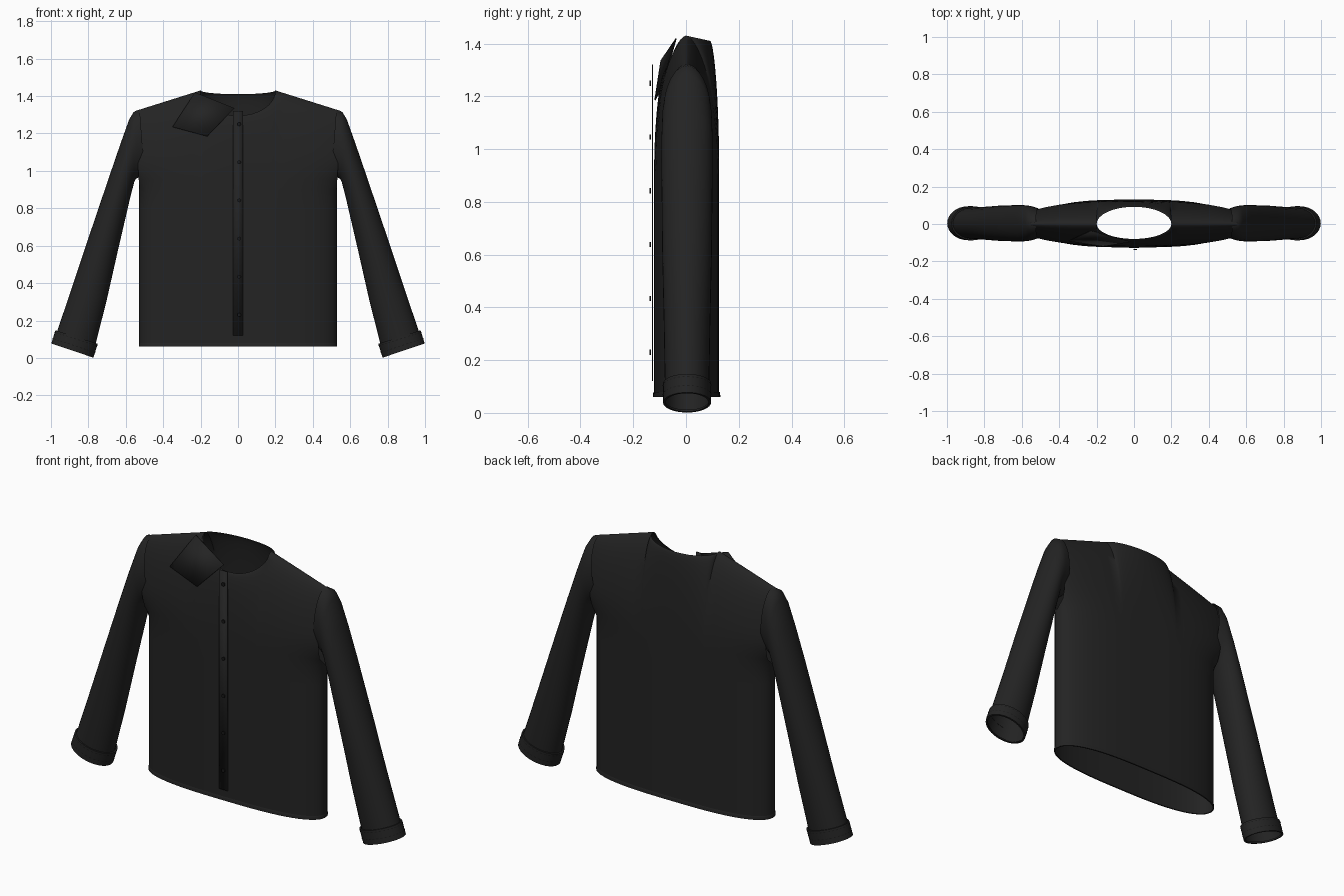
import bpy, bmesh, math
from mathutils import Vector

if "Cube" in bpy.data.objects:
    bpy.data.objects.remove(bpy.data.objects["Cube"])


def material(name, value):
    m = bpy.data.materials.new(name)
    m.use_nodes = True
    colour = (value, value, value, 1)
    m.diffuse_color = colour
    m.node_tree.nodes["Principled BSDF"].inputs["Base Color"].default_value = colour
    return m


fabric = material("charcoal_fabric", 0.017)
thread = material("black_thread", 0.009)


def finish(name, bm, mat, angle=50):
    bmesh.ops.remove_doubles(bm, verts=bm.verts, dist=0.0005)
    bmesh.ops.recalc_face_normals(bm, faces=bm.faces)
    me = bpy.data.meshes.new(name)
    bm.to_mesh(me)
    bm.free()
    me.materials.append(mat)
    for p in me.polygons:
        p.use_smooth = True
    me.set_sharp_from_angle(angle=math.radians(angle))
    ob = bpy.data.objects.new(name, me)
    bpy.context.collection.objects.link(ob)
    return ob


def skin(bm, rows, closed=False, step=1):
    """Join rows of points with quads; step 2 leaves gaps for stitches."""
    grid = [[bm.verts.new(p) for p in row] for row in rows]
    n = len(rows[0])
    for a, b in zip(grid, grid[1:]):
        for i in range(0, n if closed else n - 1, step):
            j = (i + 1) % n
            bm.faces.new((a[i], a[j], b[j], b[i]))


# Torso: front and back panels meeting at the sides and shoulder seams
EDGE, NECK, CHEST = 0.55, 0.2, 0.9
un = NECK / EDGE
half = [un * math.sin(i / 8 * math.pi / 2) for i in range(9)]
half += [un + (1 - un) * math.sin(i / 12 * math.pi / 2) for i in range(1, 13)]
columns = [-u for u in reversed(half[1:])] + half


def torso_point(u, z, t, side):
    """z is used below the chest, t runs from chest to neckline or shoulder."""
    x = abs(u) * EDGE
    round_neck = math.sqrt(max(0, 1 - (x / NECK) ** 2))
    if x <= NECK + 1e-6:
        top = 1.43 - (0.135 if side < 0 else 0.02) * round_neck
    else:
        top = 1.43 - 0.11 * (x - NECK) / (EDGE - NECK)
    if t > 0:
        z = CHEST + (top - CHEST) * t
    spread = 1 + 0.15 * min(1, t * 3)
    body = (0.121 if side < 0 else 0.126) * max(0, 1 - (abs(u) / spread) ** 3) ** 0.45
    rim = (0.08 if side < 0 else 0.092) * round_neck
    y = rim + (body - rim) * max(0, 1 - t * t) ** 0.6
    return Vector((u * (0.528 + 0.022 * t), side * y, z))


bm = bmesh.new()
for side in (-1, 1):
    levels = [(z, 0) for z in (0.062, 0.3, 0.6, 0.8, CHEST)]
    levels += [(CHEST, math.sin(i / 14 * math.pi / 2)) for i in range(1, 15)]
    skin(bm, [[torso_point(u, z, t, side) for u in columns] for z, t in levels])
finish("torso", bm, fabric)

# Hem: thin folded band around the bottom opening
bm = bmesh.new()
loop = [torso_point(u, 0, 0, -1) for u in columns]
loop += [torso_point(u, 0, 0, 1) for u in reversed(columns[1:-1])]
rows = [[Vector((p.x * s, p.y * (s + d), z)) for p in loop]
        for s, d, z in ((1, 0.01, 0.08), (1.003, 0.025, 0.075),
                        (1.003, 0.03, 0.06), (0.99, -0.02, 0.06))]
skin(bm, rows, closed=True)
finish("bottom_hem", bm, fabric)

# Sleeves: outer x, z, inner x, z and depth of each ring from shoulder to wrist
sleeve_rings = [
    (0.525, 1.322, 0.50, 0.99, 0.080),
    (0.558, 1.315, 0.53, 0.965, 0.090),
    (0.582, 1.275, 0.546, 0.957, 0.094),
    (0.63, 1.14, 0.555, 0.94, 0.097),
    (0.69, 0.965, 0.578, 0.85, 0.097),
    (0.80, 0.64, 0.643, 0.57, 0.094),
    (0.89, 0.37, 0.704, 0.30, 0.088),
    (0.988, 0.08, 0.778, 0.01, 0.083),
]


def blend(a, b, t):
    return tuple(p + (q - p) * t for p, q in zip(a, b))


def ring(spec, sign, grow=0.0, n=32):
    ox, oz, ix, iz, depth = spec
    outer, inner = Vector((ox, 0, oz)), Vector((ix, 0, iz))
    mid, arm = (outer + inner) / 2, (outer - inner) / 2
    arm += arm.normalized() * grow
    pts = []
    for k in range(n):
        a = 2 * math.pi * k / n
        p = mid + arm * math.cos(a)
        pts.append(Vector((sign * p.x, 0.004 + (depth + grow) * math.sin(a), p.z)))
    return pts


cuff_top = (0.968, 0.145, 0.757, 0.078, 0.083)
cuff_end = (0.991, 0.075, 0.781, 0.004, 0.083)
for sign, label in ((1, "left"), (-1, "right")):
    bm = bmesh.new()
    skin(bm, [ring(s, sign) for s in sleeve_rings], closed=True)
    finish(label + "_sleeve", bm, fabric)

    bm = bmesh.new()
    skin(bm, [ring(cuff_top, sign), ring(cuff_top, sign, 0.008),
              ring(cuff_end, sign, 0.008), ring(cuff_end, sign, -0.002)], closed=True)
    finish(label + "_cuff", bm, fabric)

    # Dashed stitching around the cuff
    bm = bmesh.new()
    for t in (0.12, 0.6):
        skin(bm, [ring(blend(cuff_top, cuff_end, t + w), sign, 0.0095, 64)
                  for w in (0, 0.05)], closed=True, step=2)
    finish(label + "_cuff_stitching", bm, thread)


# Button placket down the front
def plate(name, corners, thickness, mat):
    bm = bmesh.new()
    bm.faces.new([bm.verts.new(c) for c in corners])
    ob = finish(name, bm, mat, 30)
    mod = ob.modifiers.new("thickness", "SOLIDIFY")
    mod.thickness = thickness
    mod.offset = 0
    return ob


w = 0.026
plate("button_placket", [(-w, -0.127, 0.12), (w, -0.127, 0.12),
                         (w, -0.127, 1.32), (-w, -0.127, 1.32)], 0.004, fabric)

# Buttons
for i in range(6):
    bm = bmesh.new()
    bmesh.ops.create_cone(bm, cap_ends=True, segments=16, radius1=0.01,
                          radius2=0.01, depth=0.005)
    button = finish("button_%d" % (i + 1), bm, thread, 30)
    button.rotation_euler.x = math.pi / 2
    button.location = (0.006, -0.136, 0.23 + 0.204 * i)

# Single folded collar flap on the right
plate("right_collar_flap", [(-0.23, -0.037, 1.42), (-0.35, -0.09, 1.235),
                            (-0.165, -0.118, 1.185), (-0.02, -0.095, 1.335)],
      0.004, fabric)
